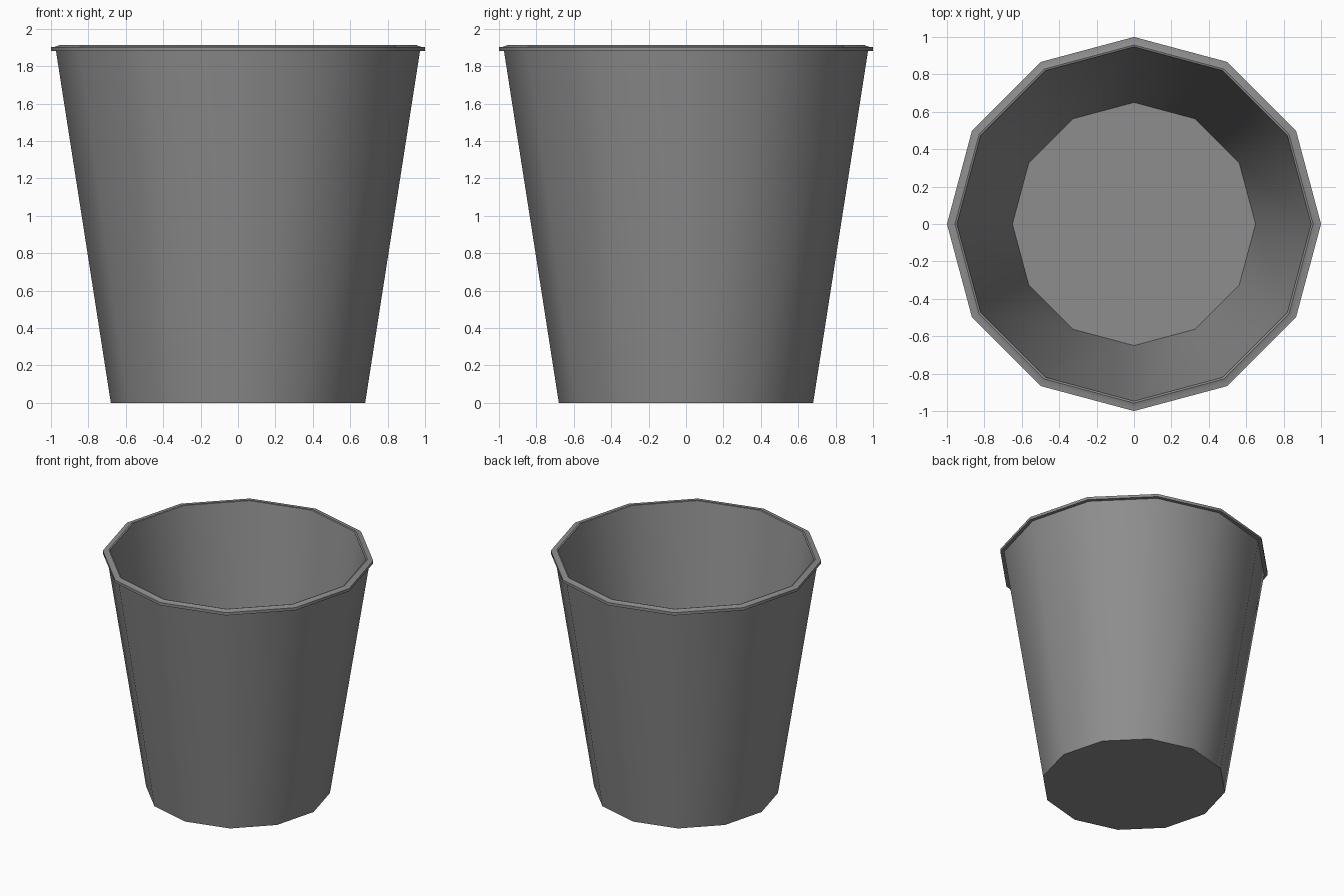
import bpy, bmesh, math

if "Cube" in bpy.data.objects:
    bpy.data.objects.remove(bpy.data.objects["Cube"])

SIDES = 12
# (radius, height) profile: outer wall, rim, lip, inner wall
PROFILE = [(0.68, 0.0), (0.973, 1.88), (1.0, 1.88), (1.0, 1.902),
           (0.975, 1.904), (0.957, 1.912), (0.947, 1.909), (0.65, 0.03)]


def lathe(name, profile, sides):
    bm = bmesh.new()
    rings = []
    for r, z in profile:
        rings.append([bm.verts.new((r * math.cos(2 * math.pi * i / sides),
                                    r * math.sin(2 * math.pi * i / sides), z))
                      for i in range(sides)])
    for a, b in zip(rings, rings[1:]):
        for i in range(sides):
            j = (i + 1) % sides
            bm.faces.new((a[i], a[j], b[j], b[i]))
    # underside and inner floor
    bm.faces.new(rings[0][::-1])
    bm.faces.new(rings[-1])
    bmesh.ops.recalc_face_normals(bm, faces=bm.faces)
    mesh = bpy.data.meshes.new(name)
    bm.to_mesh(mesh)
    bm.free()
    obj = bpy.data.objects.new(name, mesh)
    bpy.context.collection.objects.link(obj)
    return obj


# Tapered bucket with rolled rim, smooth walls and sharp rim edges
bucket = lathe("bucket", PROFILE, SIDES)
dark = bpy.data.materials.new("dark_grey")
dark.diffuse_color = (0.27, 0.27, 0.27, 1)
dark.use_nodes = True
dark.node_tree.nodes["Principled BSDF"].inputs["Base Color"].default_value = dark.diffuse_color
bucket.data.materials.append(dark)
bpy.context.view_layer.objects.active = bucket
bucket.select_set(True)
bpy.ops.object.shade_smooth_by_angle(angle=math.radians(35))
